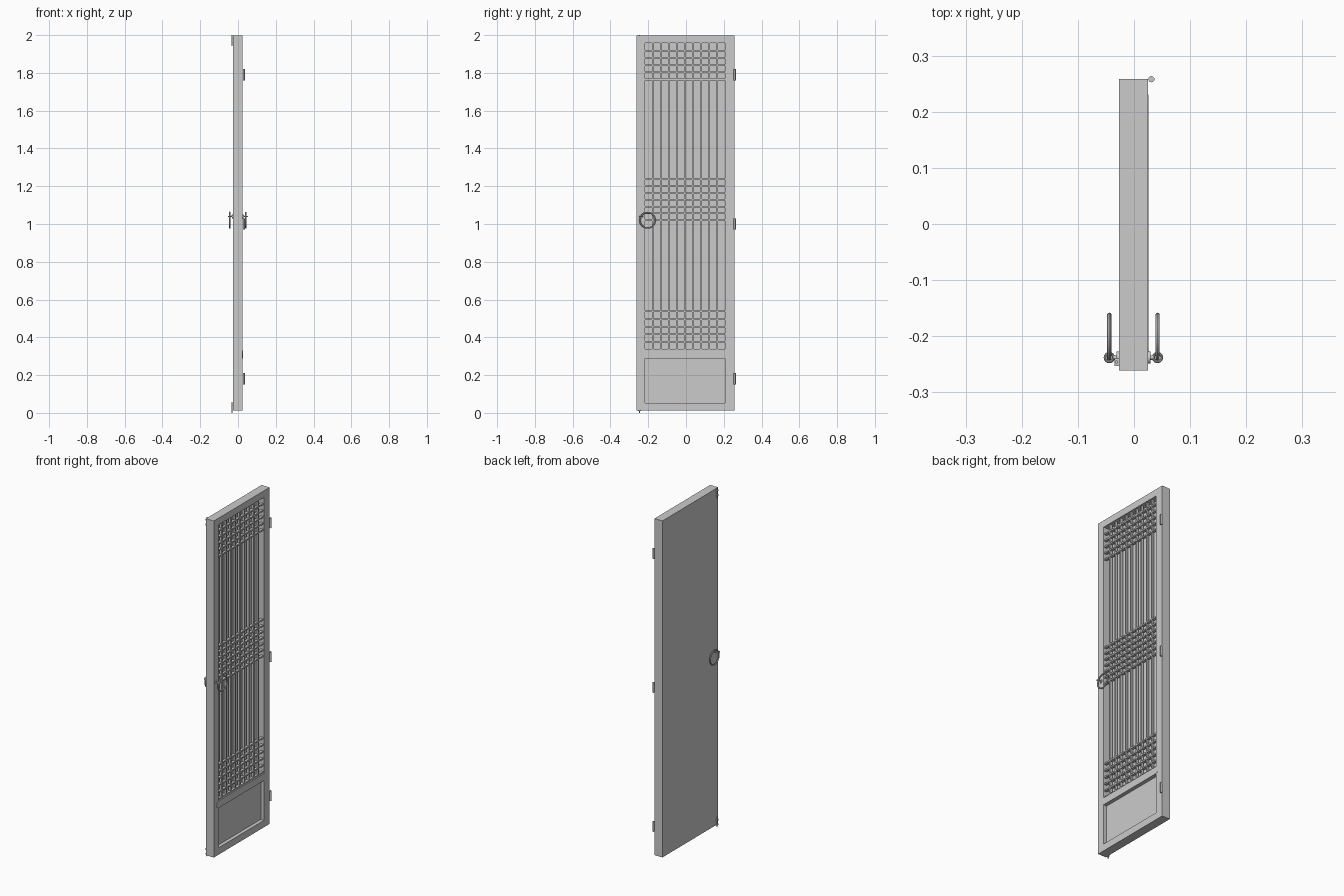
import bpy, math
from mathutils import Vector

old = bpy.data.objects.get("Cube")
if old:
    bpy.data.objects.remove(old, do_unlink=True)

grey = bpy.data.materials.new("plain_grey")
grey.use_nodes = True
COLOUR = (0.6, 0.6, 0.6, 1)
grey.diffuse_color = COLOUR
grey.node_tree.nodes["Principled BSDF"].inputs["Base Color"].default_value = COLOUR


def finish(name, smooth=False):
    ob = bpy.context.object
    ob.name = name
    ob.data.materials.append(grey)
    if smooth:
        bpy.ops.object.shade_smooth_by_angle()
    return ob


def box(name, x, y, z):
    """Box from (min, max) pairs."""
    bpy.ops.mesh.primitive_cube_add(size=1)
    ob = finish(name)
    for v in ob.data.vertices:
        v.co = [r[0] if c < 0 else r[1] for r, c in zip((x, y, z), v.co)]
    return ob


def rod(name, a, b, radius, sides=12):
    a, b = Vector(a), Vector(b)
    bpy.ops.mesh.primitive_cylinder_add(vertices=sides, radius=radius, depth=(b - a).length,
                                        location=(a + b) / 2,
                                        rotation=(b - a).to_track_quat('Z', 'Y').to_euler())
    return finish(name, True)


def ring(name, loc, rot, major, minor):
    bpy.ops.mesh.primitive_torus_add(location=loc, rotation=rot, major_radius=major,
                                     minor_radius=minor, major_segments=32, minor_segments=10)
    return finish(name, True)


BACK, FACE = -0.027, 0.025
Y0, Y1, Z0, Z1 = -0.261, 0.258, 0.012, 1.997
IN0, IN1 = -0.217, 0.207
FLOOR = -0.012

# Door slab: backing, surround and recessed lower panel
box("backing_board", (BACK, FLOOR), (Y0, Y1), (Z0, Z1))
box("latch_stile", (FLOOR, FACE), (Y0, IN0), (Z0, Z1))
box("hinge_stile", (FLOOR, FACE), (IN1, Y1), (Z0, Z1))
box("top_rail", (FLOOR, FACE), (IN0, IN1), (1.957, Z1))
box("bottom_rail", (FLOOR, FACE), (IN0, IN1), (Z0, 0.053))
box("lower_panel", (FLOOR, 0.004), (IN0, IN1), (0.053, 0.31))

# Cross rail with pointed ends
outline = [(-0.241, 0.309), (-0.222, 0.288), (0.212, 0.288),
           (0.231, 0.309), (0.212, 0.33), (-0.222, 0.33)]
verts = [(x, y, z) for x in (FLOOR, FACE + 0.001) for y, z in outline]
faces = [tuple(range(5, -1, -1)), tuple(range(6, 12))]
faces += [(i, (i + 1) % 6, (i + 1) % 6 + 6, i + 6) for i in range(6)]
mesh = bpy.data.meshes.new("cross_rail")
mesh.from_pydata(verts, [], faces)
mesh.materials.append(grey)
bpy.context.collection.objects.link(bpy.data.objects.new("cross_rail", mesh))

# Lattice: upright bars and three bands of cross bars
HALF = 0.004
for i in range(9):
    y = -0.175 + i * 0.0424
    box("upright_bar", (0.004, 0.018), (y - HALF, y + HALF), (0.33, 1.957))
for start, step, count in ((1.765, 0.038, 5), (1.02, 0.036, 7), (0.335, 0.0404, 6)):
    for i in range(count):
        z = start + i * step
        box("cross_bar", (0.004, 0.02), (IN0, IN1), (z - HALF, z + HALF))

# Ring pull on an eye, both sides
for side, surface in ((1, FACE), (-1, BACK)):
    eye = surface + side * 0.017
    rod("pull_rosette", (surface, -0.238, 1.04), (surface + side * 0.004, -0.238, 1.04), 0.011, 16)
    rod("pull_stem", (surface, -0.238, 1.04), (surface + side * 0.01, -0.238, 1.04), 0.004)
    ring("pull_eye", (eye, -0.238, 1.04), (0, 0, 0), 0.0075, 0.0025)
    ring("pull_ring", (eye, -0.203, 1.02), (0, math.pi / 2, 0), 0.041, 0.004)

# Hinge knuckles
for z in (0.18, 1.0, 1.79):
    rod("hinge_knuckle", (0.031, 0.258, z - 0.03), (0.031, 0.258, z + 0.03), 0.0055, 16)

# Bolts on the back, top and bottom
for low, high in ((0.0, 0.058), (1.942, 2.0)):
    mid = (low + high) / 2
    rod("bolt_rod", (-0.031, -0.246, low), (-0.031, -0.246, high), 0.003)
    for dz in (-0.014, 0.014):
        box("bolt_guide", (-0.035, BACK), (-0.253, -0.239), (mid + dz - 0.004, mid + dz + 0.004))
